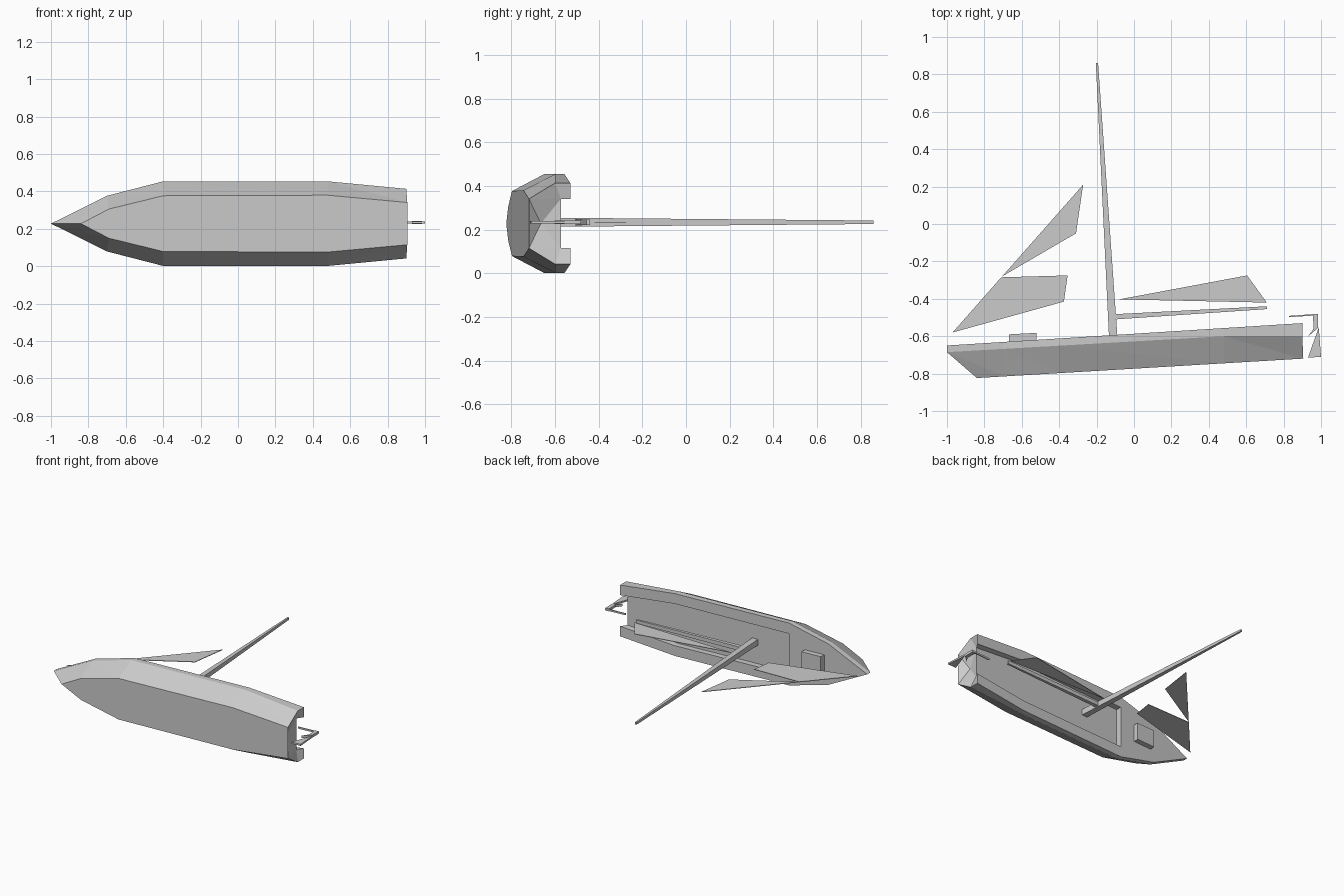
import bpy, bmesh

cube = bpy.data.objects.get("Cube")
if cube:
    bpy.data.objects.remove(cube, do_unlink=True)

grey = bpy.data.materials.new("plain_grey")
grey.use_nodes = True
GREY = (0.6, 0.6, 0.6, 1.0)
grey.diffuse_color = GREY
grey.node_tree.nodes["Principled BSDF"].inputs["Base Color"].default_value = GREY

ZC = 0.228  # centre plane of the boat, which lies on its side


def finish(name, bm):
    bmesh.ops.remove_doubles(bm, verts=bm.verts[:], dist=1e-4)
    bmesh.ops.recalc_face_normals(bm, faces=bm.faces[:])
    mesh = bpy.data.meshes.new(name)
    bm.to_mesh(mesh)
    bm.free()
    mesh.materials.append(grey)
    obj = bpy.data.objects.new(name, mesh)
    bpy.context.collection.objects.link(obj)
    return obj


def plate(name, outline, half=0.002, zc=0.234):
    """Prism from an xy outline; half depth may differ for each point."""
    n = len(outline)
    halves = half if isinstance(half, list) else [half] * n
    bm = bmesh.new()
    lo = [bm.verts.new((x, y, zc - h)) for (x, y), h in zip(outline, halves)]
    hi = [bm.verts.new((x, y, zc + h)) for (x, y), h in zip(outline, halves)]
    bm.faces.new(lo[::-1])
    bm.faces.new(hi)
    for i in range(n):
        j = (i + 1) % n
        bm.faces.new((lo[i], lo[j], hi[j], hi[i]))
    return finish(name, bm)


def deck_y(x):
    return -0.53 + 0.063 * (x - 0.9)


def strake_y(x):
    return -0.6 + 0.0575 * (x - 0.48)


def keel_y(x):
    return -0.72 + 0.0595 * (x - 0.9)


# Hull stations: sheer x, sheer half beam, chine x, chine half beam
stations = [(-1.0, 0.0, -0.84, 0.0), (-0.7, 0.149, -0.69, 0.078),
            (-0.4, 0.226, -0.4, 0.149), (0.48, 0.226, 0.48, 0.152),
            (0.9, 0.186, 0.905, 0.113)]
STERN = len(stations) - 1
FLOOR_DROP = 0.042

bm = bmesh.new()


def face(*pts):
    verts = [bm.verts.new(p) for p in pts]
    unique = []
    for v in verts:
        if all((v.co - u.co).length > 1e-5 for u in unique):
            unique.append(v)
    if len(unique) > 2:
        bm.faces.new(unique)


def rail(i, s):
    x, h = stations[i][:2]
    return (x, deck_y(x), ZC + s * h)


def strake(i, s):
    x, h = stations[i][:2]
    y = -0.6 if i == STERN else strake_y(x)
    return (x, y, ZC + s * h)


def chine(i, s):
    x, h = stations[i][2:]
    return (x, keel_y(x), ZC + s * h)


def inner(i, s, drop=0.0):
    x, h = stations[i][0], stations[i][3]
    if i == STERN and drop:
        x = 0.87
    return (x, deck_y(x) - drop, ZC + s * h)


apex = (0.85, -0.665, ZC)
for i in range(STERN):
    j = i + 1
    # Flat bottom
    face(chine(i, 1), chine(j, 1), chine(j, -1), chine(i, -1))
    for s in (1, -1):
        # Sloping side in two triangles, then the upright strake
        face(strake(i, s), chine(i, s), chine(j, s))
        face(strake(i, s), chine(j, s), strake(j, s))
        face(rail(i, s), strake(i, s), strake(j, s), rail(j, s))
    if i < 2:
        # Fore deck
        face(rail(i, 1), rail(j, 1), rail(j, -1), rail(i, -1))
    else:
        # Sunken deck with side rails
        d = FLOOR_DROP
        face(inner(i, 1, d), inner(j, 1, d), inner(j, -1, d), inner(i, -1, d))
        for s in (1, -1):
            face(rail(i, s), rail(j, s), inner(j, s), inner(i, s))
            face(inner(i, s), inner(j, s), inner(j, s, d), inner(i, s, d))

# Step between the fore deck and the sunken deck
face(inner(2, 1), inner(2, -1), inner(2, -1, FLOOR_DROP), inner(2, 1, FLOOR_DROP))

# Transom, hollowed towards the middle
face(apex, chine(STERN, 1), chine(STERN, -1))
face(apex, inner(STERN, 1, FLOOR_DROP), inner(STERN, -1, FLOOR_DROP))
for s in (1, -1):
    low = inner(STERN, s, FLOOR_DROP)
    face(apex, chine(STERN, s), low)
    face(chine(STERN, s), strake(STERN, s), low)
    face(strake(STERN, s), rail(STERN, s), inner(STERN, s), low)
finish("hull", bm)

# Deck hatch
plate("hatch", [(-0.67, -0.64), (-0.52, -0.63), (-0.52, -0.582), (-0.668, -0.59)],
      half=0.062, zc=ZC)

# Mast and boom
plate("mast", [(-0.132, -0.64), (-0.086, -0.64), (-0.192, 0.86), (-0.204, 0.86)],
      half=[0.021, 0.021, 0.008, 0.008])
plate("boom", [(-0.1, -0.51), (0.71, -0.455), (0.71, -0.44), (-0.1, -0.482)],
      half=[0.014, 0.012, 0.012, 0.014])

# Sails
plate("main_sail", [(-0.08, -0.403), (0.71, -0.42), (0.605, -0.275)])
plate("jib_lower", [(-0.97, -0.58), (-0.375, -0.415), (-0.355, -0.275), (-0.71, -0.285)])
plate("jib_upper", [(-0.705, -0.28), (-0.31, -0.05), (-0.272, 0.21)])

# Steering gear
plate("rudder", [(0.93, -0.715), (1.0, -0.71), (0.988, -0.552)], half=0.006)
plate("rudder_post", [(0.93, -0.602), (0.985, -0.555), (0.985, -0.482),
                      (0.957, -0.484), (0.96, -0.56)], half=0.009)
plate("tiller", [(0.83, -0.498), (0.985, -0.488), (0.985, -0.48), (0.83, -0.491)],
      half=0.006)
